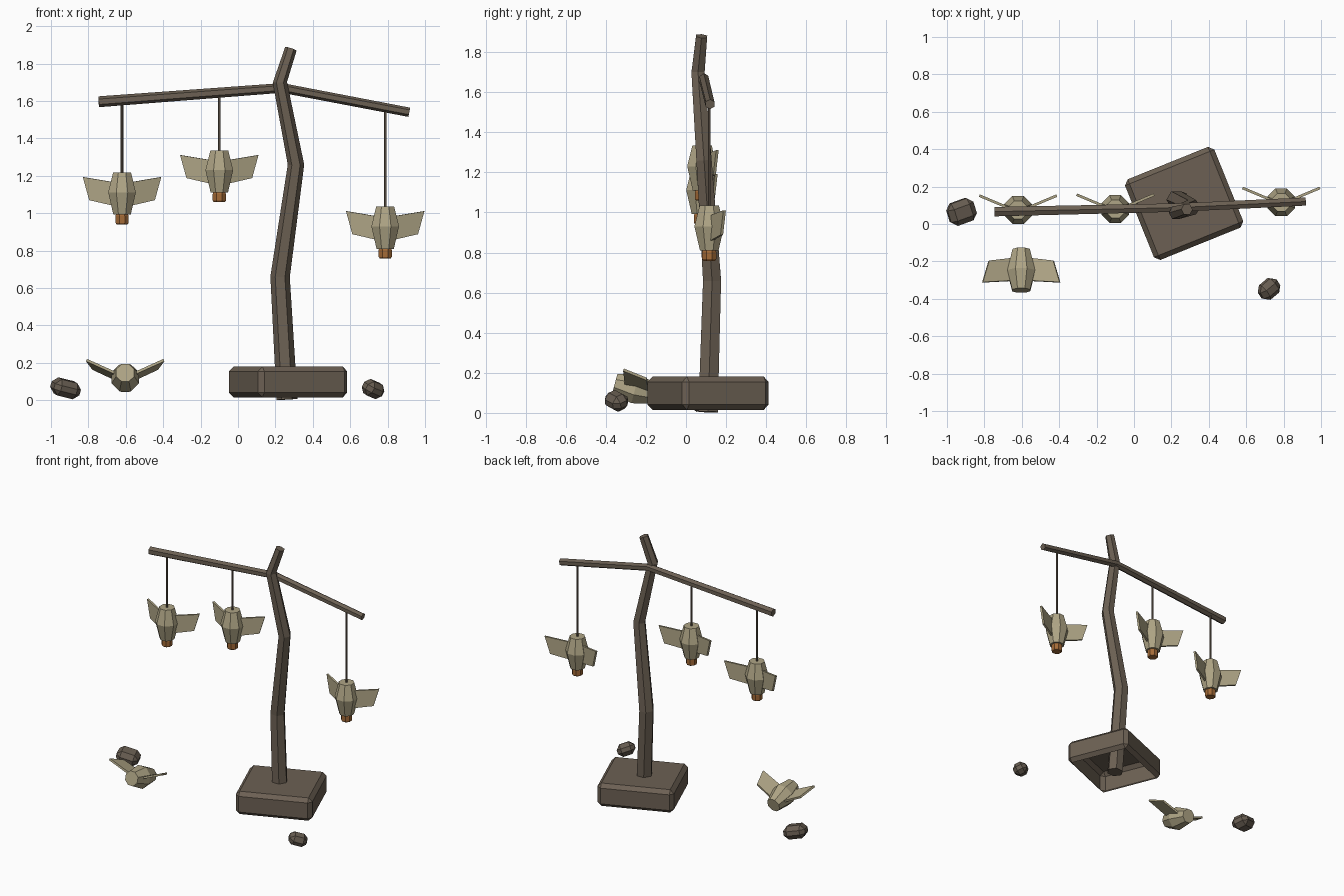
import bpy, bmesh, math
from mathutils import Vector, Matrix, Euler

if "Cube" in bpy.data.objects:
    bpy.data.objects.remove(bpy.data.objects["Cube"])


def material(name, rgb):
    m = bpy.data.materials.new(name)
    m.diffuse_color = (*rgb, 1)
    m.use_nodes = True
    m.node_tree.nodes["Principled BSDF"].inputs["Base Color"].default_value = m.diffuse_color
    return m


WOOD = material("dark_wood", (0.150, 0.118, 0.087))
STONE = material("dark_stone", (0.135, 0.108, 0.082))
CREAM = material("pale_cream", (0.430, 0.378, 0.238))
AMBER = material("amber", (0.370, 0.145, 0.038))


def finish(bm, name, mat, matrix=Matrix()):
    bmesh.ops.recalc_face_normals(bm, faces=bm.faces)
    me = bpy.data.meshes.new(name)
    bm.to_mesh(me)
    bm.free()
    me.materials.append(mat)
    ob = bpy.data.objects.new(name, me)
    ob.matrix_world = matrix
    bpy.context.collection.objects.link(ob)
    return ob


def tube(name, mat, path, radii, sides, ref, matrix=Matrix()):
    """Faceted tube along a polyline; ref points towards the first corner."""
    bm = bmesh.new()
    pts = [Vector(p) for p in path]
    rings = []
    for i, p in enumerate(pts):
        t = (pts[min(i + 1, len(pts) - 1)] - pts[max(i - 1, 0)]).normalized()
        u = Vector(ref)
        u = (u - t * u.dot(t)).normalized()
        v = t.cross(u)
        ring = []
        for k in range(sides):
            a = 2 * math.pi * k / sides
            ring.append(bm.verts.new(p + radii[i] * (u * math.cos(a) + v * math.sin(a))))
        rings.append(ring)
    for a, b in zip(rings, rings[1:]):
        for k in range(sides):
            j = (k + 1) % sides
            bm.faces.new((a[k], a[j], b[j], b[k]))
    bm.faces.new(rings[0])
    bm.faces.new(rings[-1])
    return finish(bm, name, mat, matrix)


def chamfered_box(name, mat, size, bevel, loc, rot, open_bottom=False):
    bm = bmesh.new()
    bmesh.ops.create_cube(bm, size=1)
    bmesh.ops.scale(bm, vec=size, verts=bm.verts)
    bmesh.ops.bevel(bm, geom=bm.edges[:], offset=bevel, segments=1, affect='EDGES')
    bm.normal_update()
    if open_bottom:
        low = [f for f in bm.faces if f.normal.z < -0.95]
        bmesh.ops.delete(bm, geom=low, context='FACES')
    r = Euler([math.radians(a) for a in rot]).to_matrix().to_4x4()
    return finish(bm, name, mat, Matrix.Translation(loc) @ r)


def wing(name, side, matrix):
    """Flat tapered plate, swept up towards +y at the tip."""
    bm = bmesh.new()
    outline = [(0.04, -0.052), (0.207, -0.024), (0.173, -0.147), (0.04, -0.178)]
    slope = 0.42
    n = Vector((-slope * side, 1, 0)).normalized() * 0.007
    mid = [Vector((side * x, 0.015 + (x - 0.06) * slope, z)) for x, z in outline]
    a = [bm.verts.new(p + n) for p in mid]
    b = [bm.verts.new(p - n) for p in mid]
    bm.faces.new(a)
    bm.faces.new(b)
    for k in range(4):
        j = (k + 1) % 4
        bm.faces.new((a[k], a[j], b[j], b[k]))
    finish(bm, name, CREAM, matrix)


def ornament(label, matrix, tip=True):
    """Winged lantern with its origin at the centre of its top."""
    flat = (math.cos(math.pi / 8), math.sin(math.pi / 8), 0)
    tube(label + "_body", CREAM, [(0, 0, 0), (0, 0, -0.105), (0, 0, -0.225)],
         [0.052, 0.08, 0.05], 8, flat, matrix)
    for side, word in ((-1, "left"), (1, "right")):
        wing(f"{label}_{word}_wing", side, matrix)
    if tip:
        tube(label + "_tip", AMBER,
             [(0, 0, -0.22), (0, 0, -0.232), (0, 0, -0.268), (0, 0, -0.276)],
             [0.034, 0.038, 0.038, 0.032], 8, flat, matrix)


# Base block, open underneath
chamfered_box("base", WOOD, (0.515, 0.465, 0.165), 0.026, (0.268, 0.11, 0.098),
              (0, 0, 22), open_bottom=True)

# Crooked post
tube("post", WOOD,
     [(0.262, 0.11, 0.005), (0.225, 0.13, 0.66), (0.31, 0.09, 1.26),
      (0.224, 0.06, 1.70), (0.283, 0.078, 1.88)],
     [0.056, 0.052, 0.044, 0.038, 0.032], 6, (1, 0, 0))

# Cross branch
tube("branch", WOOD, [(-0.745, 0.066, 1.596), (0.235, 0.088, 1.67), (0.915, 0.12, 1.54)],
     [0.029, 0.026, 0.025], 6, (0, 0, 1))

# Hanging ornaments on cords
for i, (x, y, top, hang) in enumerate([(-0.62, 0.075, 1.217, 1.60),
                                       (-0.10, 0.08, 1.335, 1.64),
                                       (0.787, 0.116, 1.035, 1.56)], 1):
    tube(f"cord_{i}", WOOD, [(x, y, top - 0.01), (x, y, hang)], [0.007, 0.007], 6, (1, 0, 0))
    ornament(f"ornament_{i}", Matrix.Translation((x, y, top)))

# Fallen ornament lying on its belly, top raised
ornament("fallen_ornament",
         Matrix.Translation((-0.603, -0.355, 0.147)) @ Matrix.Rotation(math.radians(75), 4, 'X'),
         tip=False)

# Loose stones
chamfered_box("left_stone", STONE, (0.15, 0.125, 0.09), 0.03, (-0.922, 0.065, 0.064), (10, 13, 20))
chamfered_box("right_stone", STONE, (0.12, 0.095, 0.085), 0.028, (0.722, -0.347, 0.06), (22, 18, 40))
